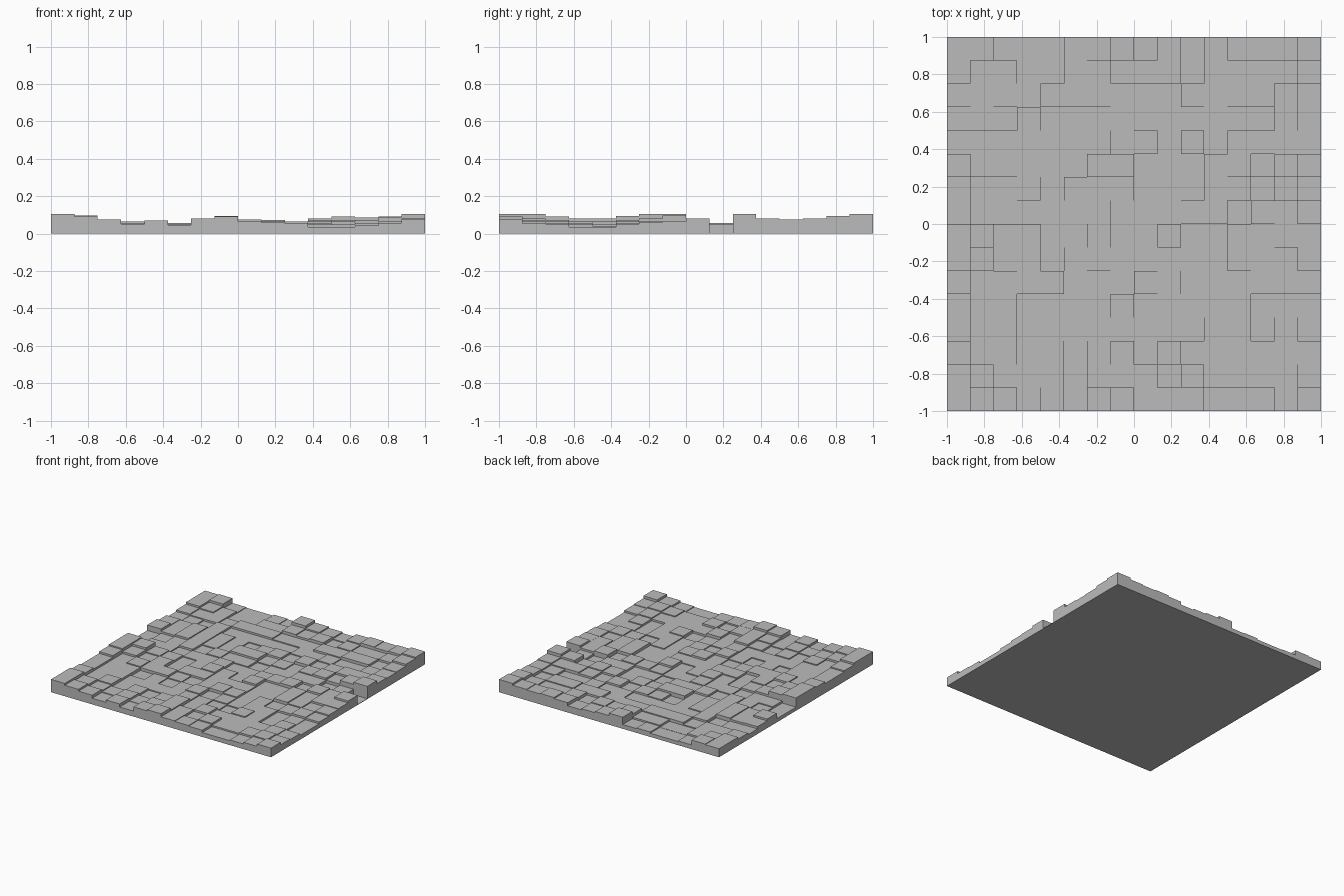
import bpy
import bmesh
import random

cube = bpy.data.objects.get("Cube")
if cube:
    bpy.data.objects.remove(cube, do_unlink=True)

random.seed(4)
COUNT = 16
CELL = 2 / COUNT
BASIN = 0.048      # typical height of the interior
STEP = 0.008       # height step between neighbouring blocks

# Rim heights in thousandths, running from -x to +x or from -y to +y
front_rim = [105, 90, 75, 50, 70, 45, 80, 90, 65, 60, 55, 36, 36, 42, 56, 75]
back_rim = [70, 75, 35, 30, 30, 40, 35, 95, 75, 65, 55, 80, 90, 85, 90, 105]
left_rim = [105, 105, 90, 80, 80, 95, 105, 105, 30, 30, 75, 60, 42, 55, 70, 70]
right_rim = [75, 55, 50, 36, 36, 50, 60, 65, 80, 4, 105, 80, 75, 80, 95, 105]


def block_height(i, j):
    """Rim blocks follow the rim lists; inner blocks sink into a rough basin."""
    last = COUNT - 1
    if j == 0:
        return front_rim[i] / 1000
    if j == last:
        return back_rim[i] / 1000
    if i == 0:
        return left_rim[j] / 1000
    if i == last:
        return right_rim[j] / 1000
    near = [(j, front_rim[i]), (last - j, back_rim[i]),
            (i, left_rim[j]), (last - i, right_rim[j])]
    total, weight = BASIN * 0.25, 0.25
    for distance, rim in near:
        pull = 0.5 / distance ** 2
        total += pull * max(rim, 30) / 1000
        weight += pull
    rough = total / weight + random.uniform(-0.014, 0.012)
    return max(0.03, round(rough / STEP) * STEP)


heights = {(i, j): block_height(i, j) for i in range(COUNT) for j in range(COUNT)}


def edge(index):
    return -1 + index * CELL


def add_face(bm, points):
    bm.faces.new([bm.verts.new(p) for p in points])


def add_wall(bm, a, b, low, high):
    """Upright quad between two plan points, facing right of a to b."""
    if high - low > 1e-5:
        add_face(bm, [(*a, low), (*b, low), (*b, high), (*a, high)])


bm = bmesh.new()
for (i, j), top in heights.items():
    x0, x1, y0, y1 = edge(i), edge(i + 1), edge(j), edge(j + 1)
    corners = [(x0, y0), (x1, y0), (x1, y1), (x0, y1)]
    # Block top
    add_face(bm, [(*c, top) for c in corners])
    # Exposed sides above each lower neighbour
    for side, (di, dj) in enumerate([(0, -1), (1, 0), (0, 1), (-1, 0)]):
        neighbour = heights.get((i + di, j + dj), 0)
        add_wall(bm, corners[side], corners[(side + 1) % 4], neighbour, top)

# Flat underside
add_face(bm, [(-1, -1, 0), (-1, 1, 0), (1, 1, 0), (1, -1, 0)])
bmesh.ops.remove_doubles(bm, verts=bm.verts, dist=1e-5)

mesh = bpy.data.meshes.new("stepped_tile")
bm.to_mesh(mesh)
bm.free()

# Plain grey material
grey = bpy.data.materials.new("plain_grey")
grey.use_nodes = True
colour = (0.5, 0.5, 0.5, 1)
grey.diffuse_color = colour
shader = next(n for n in grey.node_tree.nodes if n.type == "BSDF_PRINCIPLED")
shader.inputs["Base Color"].default_value = colour
mesh.materials.append(grey)

tile = bpy.data.objects.new("stepped_tile", mesh)
bpy.context.scene.collection.objects.link(tile)
